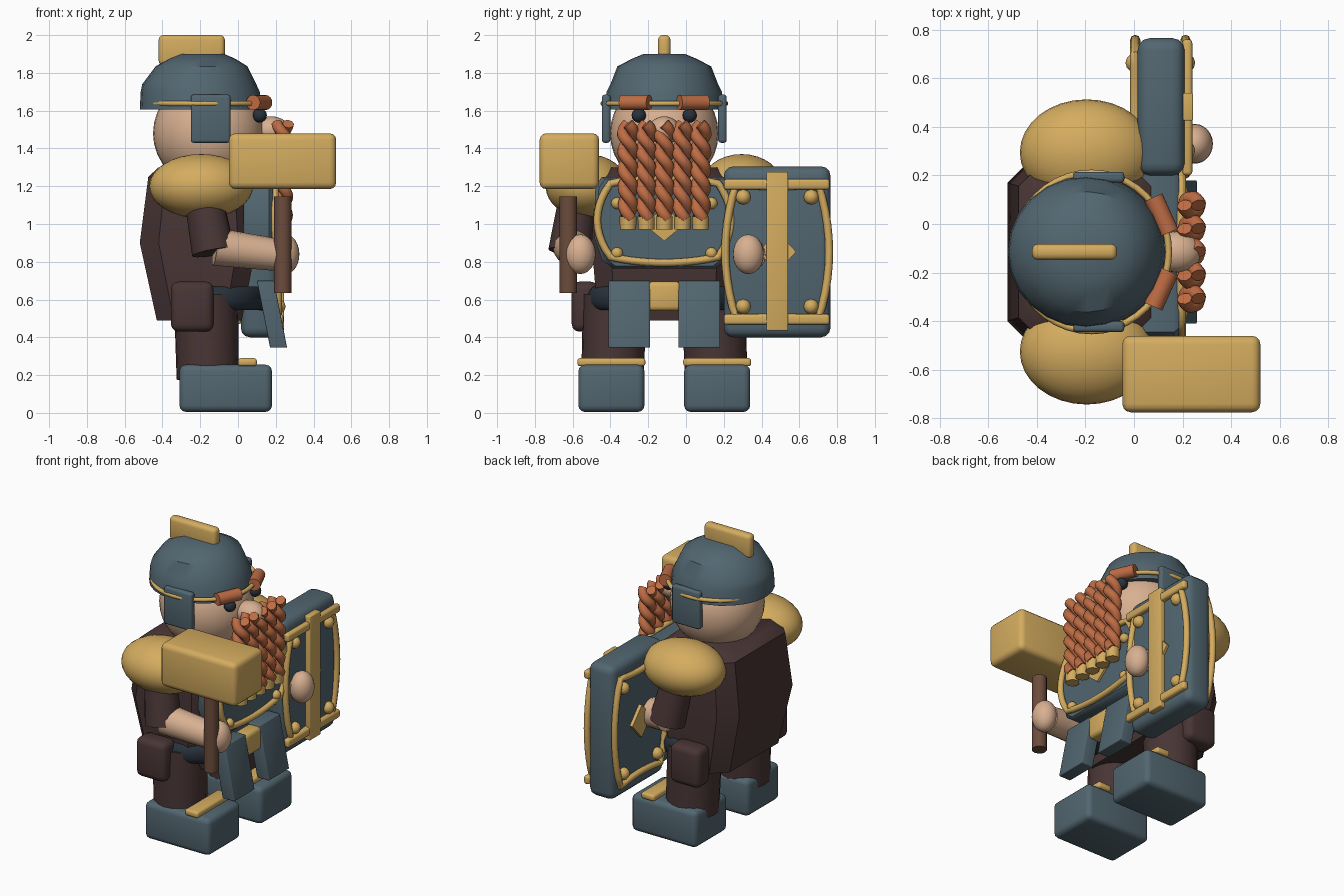
import bpy, bmesh, math
from mathutils import Vector

if "Cube" in bpy.data.objects:
    bpy.data.objects.remove(bpy.data.objects["Cube"])

CY = -0.115  # symmetry plane of the figure, which faces +x


def material(name, rgb):
    m = bpy.data.materials.new(name)
    m.diffuse_color = [((c / 255 + 0.055) / 1.055) ** 2.4 for c in rgb] + [1]
    m.use_nodes = True
    m.node_tree.nodes["Principled BSDF"].inputs["Base Color"].default_value = m.diffuse_color
    return m


STEEL = material("steel blue", (82, 102, 112))
GOLD = material("gold", (212, 172, 95))
SKIN = material("skin", (216, 176, 145))
COPPER = material("copper hair", (190, 108, 68))
CLOTH = material("dark brown cloth", (73, 53, 53))
WOOD = material("wood", (108, 76, 60))
DARK = material("dark leather", (40, 50, 60))


def finish(o, name, mat, angle=40):
    o.name = name
    o.data.materials.clear()
    o.data.materials.append(mat)
    bpy.ops.object.select_all(action='DESELECT')
    o.select_set(True)
    bpy.context.view_layer.objects.active = o
    bpy.ops.object.shade_smooth_by_angle(angle=math.radians(angle))
    return o


def from_bmesh(bm, name, mat, angle=40):
    bmesh.ops.recalc_face_normals(bm, faces=bm.faces)
    me = bpy.data.meshes.new(name)
    bm.to_mesh(me)
    bm.free()
    o = bpy.data.objects.new(name, me)
    bpy.context.collection.objects.link(o)
    return finish(o, name, mat, angle)


def box(name, lo, hi, mat, bevel=0.02, shear=0.0):
    """Rounded box between two corners; shear pushes the bottom along +x."""
    lo, hi = Vector(lo), Vector(hi)
    bm = bmesh.new()
    bmesh.ops.create_cube(bm, size=1)
    for v in bm.verts:
        t = 0.5 - v.co.z
        v.co = [(lo[i] + hi[i]) / 2 + v.co[i] * (hi[i] - lo[i]) for i in range(3)]
        v.co.x += shear * t
    if bevel:
        bmesh.ops.bevel(bm, geom=bm.edges[:], offset=bevel, segments=3, profile=0.5, affect='EDGES')
    return from_bmesh(bm, name, mat, 50)


def ball(name, c, r, mat, seg=24):
    bpy.ops.mesh.primitive_uv_sphere_add(segments=seg, ring_count=seg // 2, location=c)
    o = bpy.context.object
    o.scale = r
    bpy.ops.object.transform_apply(location=False, rotation=False, scale=True)
    return finish(o, name, mat)


def rod(name, a, b, r1, r2, mat, seg=16):
    a, b = Vector(a), Vector(b)
    bpy.ops.mesh.primitive_cone_add(vertices=seg, radius1=r1, radius2=r2, depth=(b - a).length,
                                    location=(a + b) / 2)
    o = bpy.context.object
    o.rotation_euler = (b - a).to_track_quat('Z', 'Y').to_euler()
    return finish(o, name, mat)


def tube(name, pts, r, mat, closed=False, res=2):
    cu = bpy.data.curves.new(name, 'CURVE')
    cu.dimensions = '3D'
    cu.bevel_depth, cu.bevel_resolution, cu.use_fill_caps = r, res, True
    sp = cu.splines.new('POLY')
    sp.points.add(len(pts) - 1)
    for p, q in zip(sp.points, pts):
        p.co = (*q, 1)
    sp.use_cyclic_u = closed
    o = bpy.data.objects.new(name, cu)
    bpy.context.collection.objects.link(o)
    bpy.ops.object.select_all(action='DESELECT')
    o.select_set(True)
    bpy.context.view_layer.objects.active = o
    bpy.ops.object.convert(target='MESH')
    return finish(bpy.context.object, name, mat, 60)


def loft(name, rings, mat, angle=40):
    """Skin a stack of equal-length rings and cap both ends."""
    bm = bmesh.new()
    vs = [[bm.verts.new(p) for p in ring] for ring in rings]
    n = len(vs[0])
    for a, b in zip(vs, vs[1:]):
        for i in range(n):
            bm.faces.new((a[i], a[(i + 1) % n], b[(i + 1) % n], b[i]))
    bm.faces.new(vs[0])
    bm.faces.new(vs[-1])
    return from_bmesh(bm, name, mat, angle)


def bowed_loop(x, cy, cz, hy, hz, bow_y, bow_z, n=10):
    """Four-cornered loop in the y-z plane with bowed sides."""
    pts = []
    corners = [(-1, 1), (-1, -1), (1, -1), (1, 1)]
    for i, (a, b) in enumerate(corners):
        c, d = corners[(i + 1) % 4]
        for k in range(n):
            t = k / n
            u, v = a + (c - a) * t, b + (d - b) * t
            w = 4 * t * (1 - t)
            y, z = u * hy, v * hz
            if i % 2 == 0:
                y += u * bow_y * w
            else:
                z += v * bow_z * w
            pts.append((x, cy + y, cz + z))
    return pts


def diamond(name, x, y, z, h, w):
    ring = [(y - w, z), (y, z - h), (y + w, z), (y, z + h)]
    loft(name, [[(x + d, *p) for p in ring] for d in (-0.012, 0.012)], GOLD)


# Tunic: chamfered cross-section, widest at the belly
def octagon(z, x0, x1, hy, ch):
    return [(x0, CY - hy + ch, z), (x0 + ch, CY - hy, z), (x1 - ch, CY - hy, z), (x1, CY - hy + ch, z),
            (x1, CY + hy - ch, z), (x1 - ch, CY + hy, z), (x0 + ch, CY + hy, z), (x0, CY + hy - ch, z)]


loft("tunic", [octagon(0.49, -0.43, 0.02, 0.35, 0.09), octagon(0.9, -0.52, 0.1, 0.385, 0.1),
               octagon(1.25, -0.475, 0.07, 0.36, 0.09), octagon(1.3, -0.42, 0.02, 0.3, 0.08)], CLOTH)

# Belt and buckle
belt = [(0.545, 0.93), (0.56, 0.97), (0.585, 1), (0.63, 1), (0.655, 0.97), (0.67, 0.93)]
loft("belt", [[(-0.14 + 0.3 * k * math.cos(a), CY + 0.405 * k * math.sin(a), z)
               for a in (i * math.tau / 32 for i in range(32))] for z, k in belt], DARK, 60)
box("buckle", (0.1, -0.205, 0.54), (0.2, -0.025, 0.695), GOLD, 0.025)

for s, side in ((-1, "right"), (1, "left")):
    def Y(d):
        return CY + s * d

    def pair(a, b):
        return min(Y(a), Y(b)), max(Y(a), Y(b))

    # Legs and boots
    rod(side + "_leg", (-0.16, Y(0.275), 0.18), (-0.17, Y(0.26), 0.62), 0.165, 0.17, CLOTH, 20)
    y0, y1 = pair(0.105, 0.455)
    box(side + "_boot", (-0.31, y0, 0.005), (0.18, y1, 0.255), STEEL, 0.035)
    box(side + "_boot_band", (0, y0 - 0.005, 0.247), (0.1, y1 + 0.005, 0.29), GOLD, 0.015)
    # Hip plate and pouch
    y0, y1 = pair(0.075, 0.295)
    box(side + "_hip_plate", (0.1, y0, 0.345), (0.19, y1, 0.7), STEEL, 0.006, 0.07)
    y0, y1 = pair(0.35, 0.49)
    box(side + "_pouch", (-0.355, y0, 0.43), (-0.13, y1, 0.695), CLOTH, 0.04)
    # Arm
    ball(side + "_shoulder_guard", (-0.195, Y(0.41), 1.2), (0.275, 0.218, 0.17), GOLD, 32)
    rod(side + "_sleeve", (-0.19, Y(0.45), 1.18), (-0.13, Y(0.5), 0.85), 0.1, 0.115, CLOTH)
    rod(side + "_forearm", (-0.12, Y(0.49), 0.88), (0.22, Y(0.45), 0.835), 0.1, 0.085, SKIN)
    ball(side + "_hand", (0.25, Y(0.445), 0.84), (0.075, 0.082, 0.105), SKIN)
    # Face and cheek guard
    ball(side + "_eye", (0.115, Y(0.135), 1.575), (0.038,) * 3, DARK, 16)
    rod(side + "_brow", (0.145, Y(0.08), 1.643), (0.08, Y(0.225), 1.643), 0.04, 0.04, COPPER)
    y0, y1 = pair(0.285, 0.33)
    box(side + "_cheek_guard", (-0.25, y0, 1.43), (-0.04, y1, 1.685), STEEL, 0.015)

# Head and nose
ball("head", (-0.155, CY, 1.48), (0.295, 0.287, 0.29), SKIN, 32)
ball("nose", (0.175, CY, 1.495), (0.1, 0.085, 0.075), SKIN)

# Helmet: height, centre x, x radius, y radius
helmet = [(1.605, -0.195, 0.325, 0.315), (1.7, -0.2, 0.315, 0.305), (1.74, -0.205, 0.302, 0.285),
          (1.835, -0.193, 0.243, 0.248), (1.875, -0.19, 0.175, 0.17), (1.9, -0.187, 0.115, 0.11)]
loft("helmet", [[(c + rx * math.cos(a), CY + ry * math.sin(a), z)
                 for a in (i * math.tau / 24 for i in range(24))] for z, c, rx, ry in helmet], STEEL, 40)
tube("helmet_band", [(-0.175 + 0.318 * math.cos(a), CY + 0.325 * math.sin(a), 1.638)
                     for a in (i * math.tau / 40 for i in range(40))], 0.014, GOLD, True)
box("helmet_crest", (-0.42, CY - 0.033, 1.84), (-0.07, CY + 0.033, 2.0), GOLD, 0.025)

# Beard: five braids of two twisted strands, each ending in a cuff
for i in range(5):
    y = CY + (i - 2) * 0.096
    for k in range(2):
        pts = []
        for j in range(45):
            t = j / 44
            a = 5.2 * math.pi * t + k * math.pi
            r = 0.029 - 0.006 * t
            pts.append((0.237 + r * math.cos(a), y + r * math.sin(a), 1.53 - 0.5 * t))
        tube(f"beard_braid_{i}_{k}", pts, 0.031, COPPER)
    rod(f"beard_cuff_{i}", (0.237, y, 0.97), (0.237, y, 1.04), 0.043, 0.045, GOLD, 10)

# Breastplate with border, studs and diamond
outline = [(0.33, 1.25), (0.365, 1.2), (0.37, 0.93), (0.33, 0.81), (0.27, 0.765)]
half = [(CY + y, z) for y, z in outline]
ring = half + [(CY - y, z) for y, z in reversed(outline)]
loft("breastplate", [[(x, CY + (y - CY) * k, 1.0 + (z - 1.0) * k) for y, z in ring]
                     for x, k in ((0.03, 0.96), (0.05, 1), (0.165, 1), (0.185, 0.95))], STEEL)
tube("breastplate_border", bowed_loop(0.195, CY, 1.02, 0.285, 0.195, 0.07, 0.03), 0.02, GOLD, True)
for y in (-0.25, 0.25):
    for z in (0.845, 1.11):
        ball("breastplate_stud", (0.19, CY + y, z), (0.032,) * 3, GOLD, 12)
diamond("breastplate_diamond", 0.188, CY, 1.0, 0.09, 0.11)

# Shield: slab decorated on both faces
SY, SZ = 0.483, 0.853
box("shield", (0.015, 0.2, 0.4), (0.208, 0.765, 1.305), STEEL, 0.05)
for x, side in ((0.005, "back"), (0.212, "front")):
    tube(f"shield_{side}_border", bowed_loop(x, SY, SZ, 0.215, 0.365, 0.06, -0.02), 0.021, GOLD, True)
    diamond(f"shield_{side}_diamond", x, SY, SZ, 0.11, 0.1)
    for y in (-0.18, 0.18):
        for z in (-0.29, 0.29):
            ball(f"shield_{side}_stud", (x, SY + y, SZ + z), (0.04,) * 3, GOLD, 12)
box("shield_vertical_bar", (0.195, 0.425, 0.435), (0.243, 0.54, 1.275), GOLD, 0.006)
for z in (0.495, 1.21):
    box("shield_cross_bar", (0.198, 0.2, z - 0.028), (0.24, 0.76, z + 0.028), GOLD, 0.015)

# Hammer
rod("hammer_handle", (0.237, -0.623, 0.635), (0.237, -0.623, 1.145), 0.047, 0.047, WOOD, 12)
box("hammer_head", (-0.048, -0.775, 1.185), (0.52, -0.46, 1.48), GOLD, 0.035)
